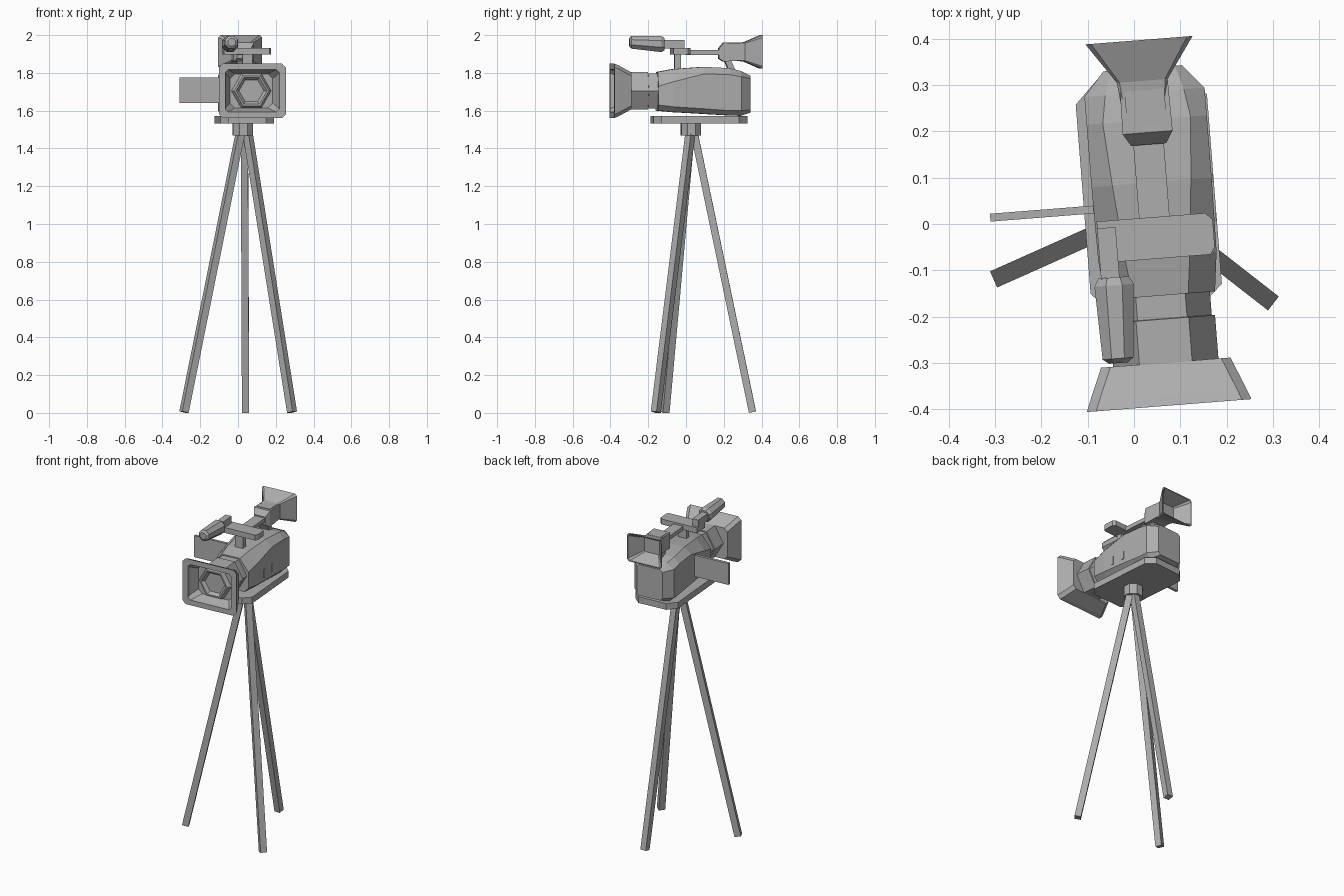
import bpy, bmesh
from math import cos, sin, pi, radians
from mathutils import Matrix, Vector

if "Cube" in bpy.data.objects:
    bpy.data.objects.remove(bpy.data.objects["Cube"])

grey = bpy.data.materials.new("matte_grey")
grey.use_nodes = True
grey.diffuse_color = (0.42, 0.42, 0.42, 1)
grey.node_tree.nodes["Principled BSDF"].inputs["Base Color"].default_value = (0.42, 0.42, 0.42, 1)

# The camera is panned slightly on its stand
PAN = Matrix.Translation((0.045, 0, 0)) @ Matrix.Rotation(radians(4.5), 4, "Z")


def loft(name, rings, matrix=PAN):
    """Skin rings of equal length and cap both ends."""
    bm = bmesh.new()
    loops = [[bm.verts.new(p) for p in ring] for ring in rings]
    n = len(loops[0])
    for a, b in zip(loops, loops[1:]):
        for i in range(n):
            j = (i + 1) % n
            bm.faces.new((a[i], a[j], b[j], b[i]))
    bm.faces.new(loops[0])
    bm.faces.new(loops[-1])
    bmesh.ops.recalc_face_normals(bm, faces=bm.faces)
    mesh = bpy.data.meshes.new(name)
    bm.to_mesh(mesh)
    bm.free()
    mesh.transform(matrix)
    mesh.materials.append(grey)
    obj = bpy.data.objects.new(name, mesh)
    bpy.context.collection.objects.link(obj)
    return obj


def rect(x, y, z, hw, hh, c=0.0):
    """Upright rectangle at depth y, with chamfered corners if c is set."""
    if not c:
        return [(x + sx * hw, y, z + sz * hh) for sx, sz in ((-1, -1), (1, -1), (1, 1), (-1, 1))]
    pts = [(hw - c, hh), (hw, hh - c), (hw, c - hh), (hw - c, -hh),
           (c - hw, -hh), (-hw, c - hh), (-hw, hh - c), (c - hw, hh)]
    return [(x + px, y, z + pz) for px, pz in pts]


def ngon(x, y, z, r, n, start=0.0):
    return [(x + r * cos(start + 2 * pi * i / n), y, z + r * sin(start + 2 * pi * i / n)) for i in range(n)]


def box(name, x0, x1, y0, y1, z0, z1):
    x, z, hw, hh = (x0 + x1) / 2, (z0 + z1) / 2, (x1 - x0) / 2, (z1 - z0) / 2
    return loft(name, [rect(x, y0, z, hw, hh), rect(x, y1, z, hw, hh)])


def flat(name, outline, z0, z1):
    return loft(name, [[(x, y, z) for x, y in outline] for z in (z0, z1)])


def section(y, top, z_top, side, shoulder, low, bottom, z_bot):
    half = [(top, z_top), (side, shoulder), (side, low), (bottom, z_bot)]
    return [(x, y, z) for x, z in half] + [(-x, y, z) for x, z in reversed(half)]


# Camera body
loft("camera_body", [
    section(-0.155, 0.06, 1.805, 0.118, 1.73, 1.63, 0.09, 1.60),
    section(-0.07, 0.07, 1.82, 0.128, 1.755, 1.62, 0.095, 1.592),
    section(0.09, 0.085, 1.832, 0.130, 1.795, 1.61, 0.10, 1.583),
    section(0.225, 0.095, 1.825, 0.130, 1.79, 1.60, 0.105, 1.575),
    section(0.285, 0.085, 1.81, 0.130, 1.78, 1.60, 0.10, 1.573),
    section(0.337, 0.07, 1.785, 0.085, 1.77, 1.605, 0.07, 1.59)])

# Small side slots
for i, y in enumerate((0.005, 0.09)):
    box(f"side_slot_{i + 1}", 0.126, 0.133, y - 0.008, y + 0.008, 1.637, 1.69)

# Hexagonal lens barrel with recessed glass
LENS_Z = 1.705
loft("lens_barrel", [ngon(0, y, LENS_Z, r, 6) for y, r in (
    (-0.14, 0.107), (-0.205, 0.107), (-0.206, 0.114), (-0.31, 0.114),
    (-0.35, 0.092), (-0.35, 0.082), (-0.332, 0.066))])

# Lens hood, outside then folding inside
loft("lens_hood", [rect(0, y, LENS_Z, hw, hh, c) for y, hw, hh, c in (
    (-0.30, 0.14, 0.098, 0.02), (-0.372, 0.17, 0.136, 0.02),
    (-0.393, 0.178, 0.144, 0.02), (-0.393, 0.143, 0.112, 0.015),
    (-0.375, 0.138, 0.107, 0.02), (-0.325, 0.113, 0.09, 0.025))])

# Fold-out screen
box("side_screen", -0.353, -0.12, 0.033, 0.05, 1.64, 1.775)

# Mounting plate
flat("mounting_plate", [(-0.15, -0.14), (-0.11, -0.18), (0.09, -0.18), (0.134, -0.14),
                        (0.134, 0.27), (0.085, 0.32), (-0.10, 0.32), (-0.15, 0.27)], 1.532, 1.572)

# Carrying handle: post, crossbar, arm and rear strut
loft("handle_post", [rect(0, -0.062, 1.86, 0.027, 0.045), rect(0, -0.03, 1.855, 0.027, 0.045)])
flat("handle_crossbar", [(-0.125, -0.075), (0.115, -0.075), (0.125, -0.06),
                         (0.125, 0.0), (0.11, 0.015), (-0.125, 0.015)], 1.898, 1.932)
box("handle_arm", -0.033, 0.033, 0.0, 0.2, 1.895, 1.92)
loft("handle_strut", [[(sx * 0.033, y + dy, z) for sx, dy in ((-1, 0), (1, 0), (1, 0.035), (-1, 0.035))]
                      for y, z in ((0.18, 1.915), (0.225, 1.815))])

# Microphone and its clamp
box("microphone_clamp", -0.125, -0.085, -0.11, 0.0, 1.93, 1.975)
loft("microphone", [ngon(x, y, z, r, 8, pi / 8) for x, y, z, r in (
    (-0.102, -0.293, 1.962, 0.022), (-0.102, -0.283, 1.962, 0.036),
    (-0.098, -0.125, 1.953, 0.046), (-0.098, -0.108, 1.952, 0.036))])

# Viewfinder block and hollow flared eyecup
loft("viewfinder_block", [rect(0, y, z, hw, hh) for y, z, hw, hh in (
    (0.172, 1.902, 0.038, 0.026), (0.198, 1.91, 0.054, 0.05), (0.31, 1.912, 0.052, 0.045))])
loft("viewfinder_eyecup", [rect(-0.003, y, 1.911, hw, hh, c) for y, hw, hh, c in (
    (0.265, 0.05, 0.046, 0.005), (0.31, 0.055, 0.052, 0.006), (0.398, 0.116, 0.089, 0.012),
    (0.398, 0.11, 0.083, 0.012), (0.316, 0.05, 0.047, 0.006))])
box("viewfinder_top_pad", -0.043, 0.043, 0.215, 0.29, 1.957, 1.962)

# Stand head
flat("stand_head", [(-0.018 + 0.058 * cos(pi / 8 + i * pi / 4), 0.027 + 0.056 * sin(pi / 8 + i * pi / 4))
                    for i in range(8)], 1.468, 1.535)

# Stand legs: square bars from the head to the floor
LEGS = {"right_leg": ((0.014, 0.022), (-0.286, -0.112)),
        "left_leg": ((0.05, 0.024), (0.286, -0.16)),
        "rear_leg": ((0.034, 0.042), (0.04, 0.352))}
for name, (top, foot) in LEGS.items():
    a, b = Vector((*top, 1.49)), Vector((*foot, 0.004))
    axis = (b - a).normalized()
    side = axis.cross(Vector((0, 0, 1))).normalized() * 0.019
    out = axis.cross(side).normalized() * 0.019
    loft(name, [[p + side * s + out * t for s, t in ((-1, -1), (1, -1), (1, 1), (-1, 1))]
                for p in (a, b)], Matrix.Identity(4))
